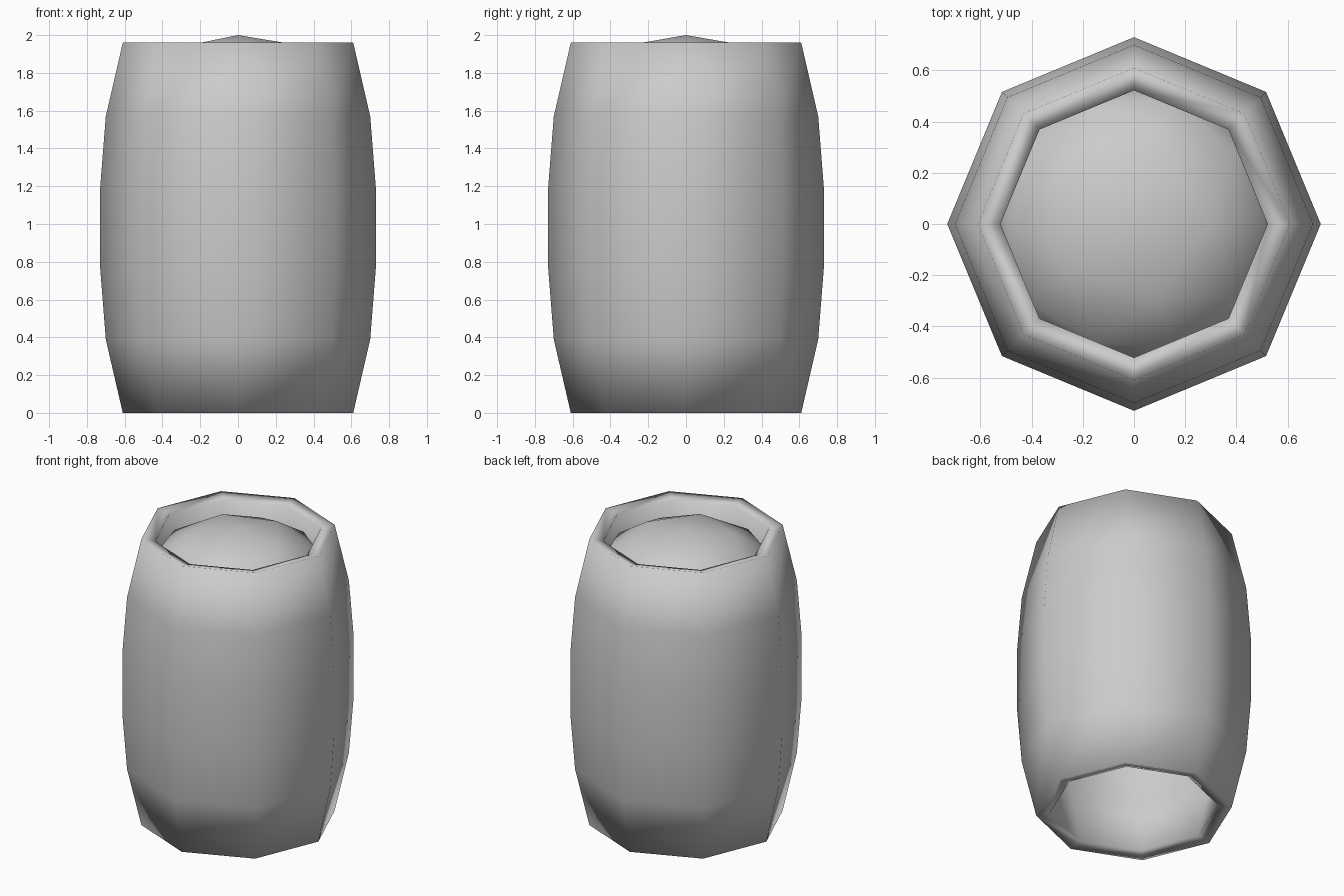
import bpy, bmesh
from math import cos, sin, pi

if "Cube" in bpy.data.objects:
    bpy.data.objects.remove(bpy.data.objects["Cube"])

SIDES = 8


def finish(bm, name):
    bmesh.ops.recalc_face_normals(bm, faces=bm.faces)
    for f in bm.faces:
        f.smooth = True
    mesh = bpy.data.meshes.new(name)
    bm.to_mesh(mesh)
    bm.free()
    obj = bpy.data.objects.new(name, mesh)
    bpy.context.collection.objects.link(obj)
    return obj


# Open, bulging eight-sided barrel wall, mirrored about mid height
half = [(0.61, 0.0), (0.70, 0.39), (0.73, 0.77)]
profile = half + [(r, 1.96 - z) for r, z in reversed(half)]
bm = bmesh.new()
rings = [[bm.verts.new((r * cos(2 * pi * i / SIDES), r * sin(2 * pi * i / SIDES), z))
          for i in range(SIDES)] for r, z in profile]
for low, high in zip(rings, rings[1:]):
    for i in range(SIDES):
        j = (i + 1) % SIDES
        bm.faces.new((low[i], low[j], high[j], high[i]))
barrel = finish(bm, "barrel_wall")

# Wall thickness goes inward, leaving both ends open
shell = barrel.modifiers.new("thickness", "SOLIDIFY")
shell.thickness = 0.09
shell.offset = -1

# Flattened low-poly mound filling the mouth
bm = bmesh.new()
bmesh.ops.create_icosphere(bm, subdivisions=2, radius=1.0)
bmesh.ops.scale(bm, vec=(0.57, 0.57, 0.33), verts=bm.verts)
bmesh.ops.translate(bm, vec=(0, 0, 1.67), verts=bm.verts)
finish(bm, "contents_mound")
